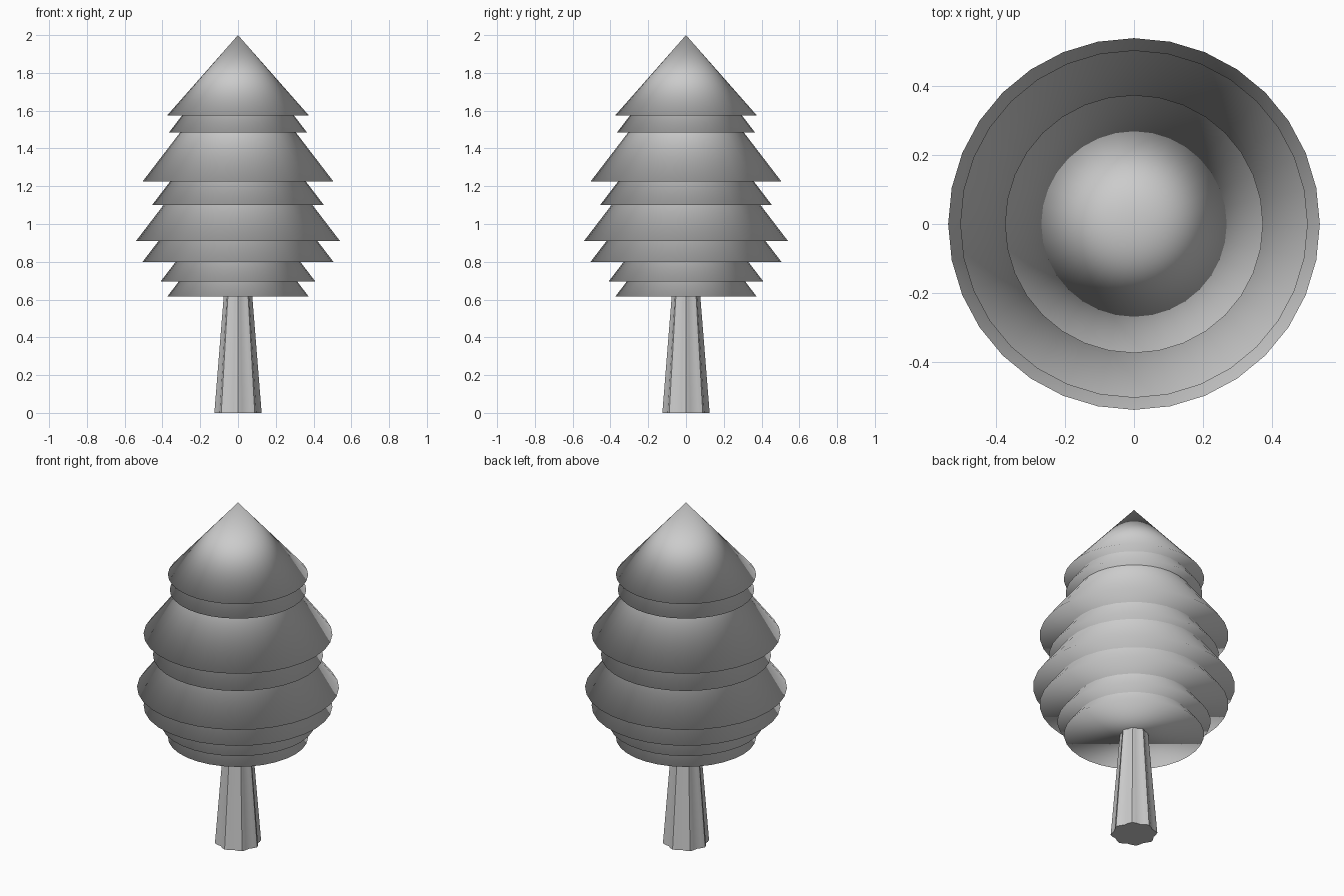
import bpy
import bmesh
import math

if "Cube" in bpy.data.objects:
    bpy.data.objects.remove(bpy.data.objects["Cube"], do_unlink=True)

# Single flat colour shared by all parts
grey = bpy.data.materials.new("plain_grey")
grey.use_nodes = True
colour = (0.6, 0.6, 0.6, 1.0)
grey.diffuse_color = colour
grey.node_tree.nodes["Principled BSDF"].inputs["Base Color"].default_value = colour


def finish(bm, name):
    bmesh.ops.recalc_face_normals(bm, faces=bm.faces)
    mesh = bpy.data.meshes.new(name)
    bm.to_mesh(mesh)
    bm.free()
    mesh.materials.append(grey)
    obj = bpy.data.objects.new(name, mesh)
    bpy.context.collection.objects.link(obj)
    return obj


# Foliage: overlapping, fully smooth cones (rim radius, rim height, tip height)
SLOPE = 0.765
tiers = [(0.375, 0.615), (0.41, 0.695), (0.505, 0.80), (0.54, 0.91),
         (0.455, 1.10), (0.505, 1.225), (0.365, 1.485), (0.375, 1.575)]
for i, (radius, base) in enumerate(tiers, 1):
    tip = 2.0 if i == len(tiers) else base + radius / SLOPE
    bm = bmesh.new()
    bmesh.ops.create_cone(bm, cap_ends=True, cap_tris=False, segments=32,
                          radius1=radius, radius2=0, depth=tip - base)
    bmesh.ops.remove_doubles(bm, verts=bm.verts, dist=0.0001)
    bmesh.ops.translate(bm, verts=bm.verts, vec=(0, 0, (base + tip) / 2))
    for face in bm.faces:
        face.smooth = True
    finish(bm, f"foliage_tier_{i}")

# Trunk: tapered column with a fluted cross-section
LOBES, STEPS = 8, 4
count = LOBES * STEPS
bm = bmesh.new()
rings = []
for radius, z in ((0.117, 0.0), (0.066, 0.68)):
    ring = []
    for k in range(count):
        a = math.tau * k / count
        r = radius * (1 + 0.07 * math.cos(LOBES * a))
        ring.append(bm.verts.new((r * math.cos(a), r * math.sin(a), z)))
    rings.append(ring)
    bm.faces.new(ring)
for k in range(count):
    n = (k + 1) % count
    side = bm.faces.new((rings[0][k], rings[0][n], rings[1][n], rings[1][k]))
    side.smooth = True
trunk = finish(bm, "trunk")
bpy.ops.object.select_all(action="DESELECT")
trunk.select_set(True)
bpy.context.view_layer.objects.active = trunk
bpy.ops.object.shade_smooth_by_angle(angle=math.radians(40))
